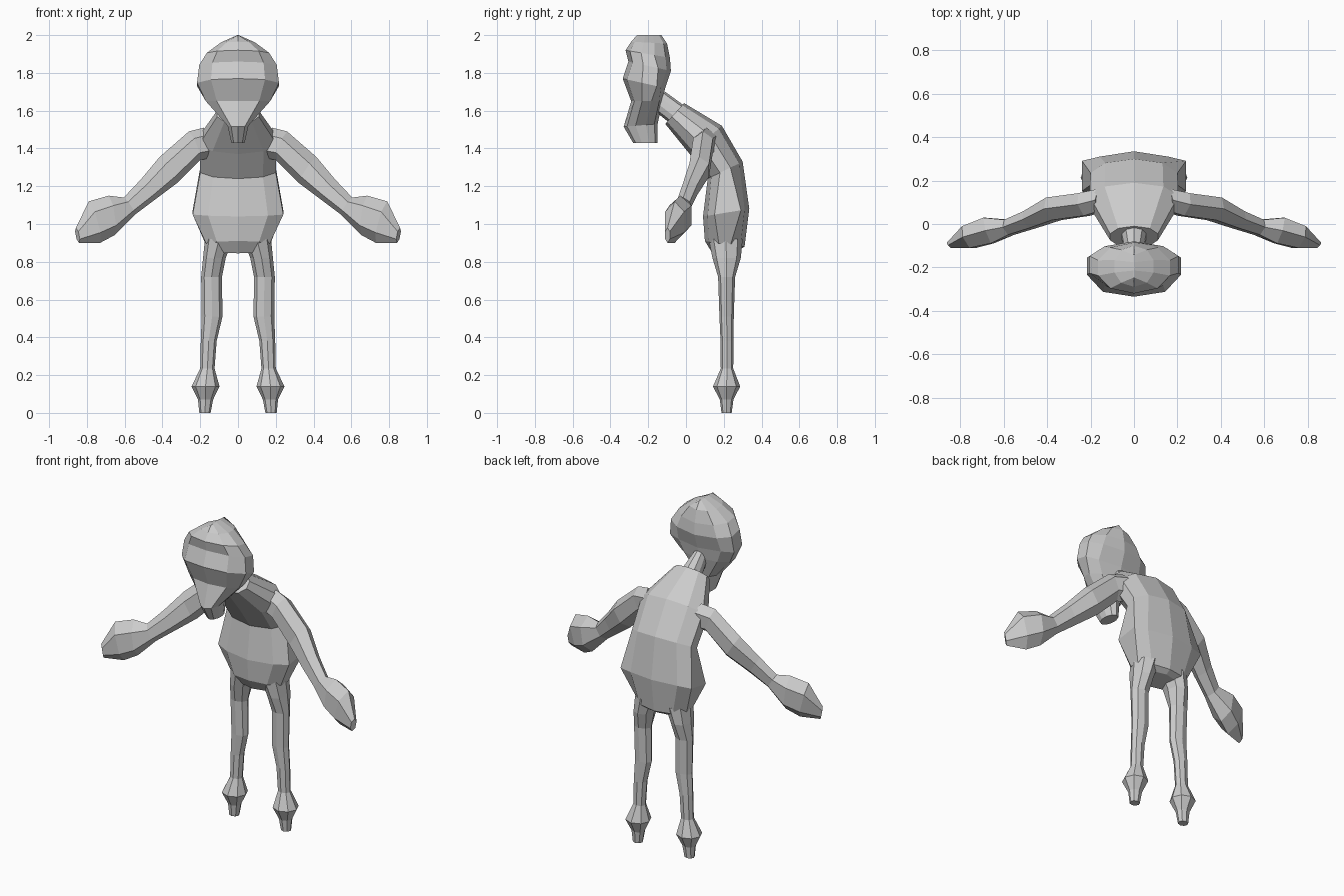
import bpy, bmesh, math
from mathutils import Vector

grey = bpy.data.materials.new("plain grey")
grey.diffuse_color = (0.6, 0.6, 0.6, 1)


def loft(name, rings):
    """Join rings of points into a closed, flat-shaded skin."""
    bm = bmesh.new()
    loops = [[bm.verts.new(p) for p in r] for r in rings]
    n = len(loops[0])
    for a, b in zip(loops, loops[1:]):
        for i in range(n):
            j = (i + 1) % n
            bm.faces.new((a[i], a[j], b[j], b[i]))
    bm.faces.new(loops[0][::-1])
    bm.faces.new(loops[-1])
    bmesh.ops.remove_doubles(bm, verts=bm.verts, dist=0.0005)
    bmesh.ops.recalc_face_normals(bm, faces=bm.faces)
    me = bpy.data.meshes.new(name)
    bm.to_mesh(me)
    bm.free()
    me.materials.append(grey)
    ob = bpy.data.objects.new(name, me)
    bpy.context.collection.objects.link(ob)
    return ob


def section(fy, fz, by, bz, w, s0=0.35, s1=0.65):
    """Ten-sided body ring from a front point to a back point, half width w."""
    half = [(0, 0), (0.66, 0.1), (1, s0), (1, s1), (0.66, 0.9), (0, 1)]
    pts = half + [(-x, t) for x, t in half[4:0:-1]]
    return [Vector((x * w, fy + (by - fy) * t, fz + (bz - fz) * t)) for x, t in pts]


def tube(name, path, sides, turn=0.0):
    """Limb: each step is a centre, then two half-axis vectors."""
    rings = []
    for c, u, v in path:
        angles = [turn + math.tau * i / sides for i in range(sides)]
        rings.append([Vector(c) + Vector(u) * math.cos(a) + Vector(v) * math.sin(a)
                      for a in angles])
    return loft(name, rings)


def mirrored(ob):
    m = ob.modifiers.new("mirror", 'MIRROR')
    m.use_mirror_merge = False
    return ob


# Hunched torso
loft("torso", [section(*r) for r in (
    (0.14, 0.845, 0.28, 0.86, 0.11),
    (0.10, 0.91, 0.31, 0.88, 0.17),
    (0.09, 1.04, 0.335, 1.08, 0.24, 0.25, 0.82),
    (0.115, 1.24, 0.30, 1.33, 0.20),
    (0.02, 1.37, 0.19, 1.52, 0.205),
    (-0.11, 1.53, -0.01, 1.64, 0.11))])

# Neck
loft("neck", [section(*r) for r in (
    (-0.08, 1.53, 0.00, 1.62, 0.06),
    (-0.18, 1.61, -0.11, 1.70, 0.035))])

# Head with narrow muzzle
loft("head", [section(*r) for r in (
    (-0.28, 1.43, -0.15, 1.43, 0.035),
    (-0.33, 1.515, -0.15, 1.53, 0.055),
    (-0.29, 1.65, -0.125, 1.65, 0.17),
    (-0.335, 1.77, -0.11, 1.72, 0.217, 0.45, 0.8),
    (-0.305, 1.86, -0.08, 1.81, 0.205, 0.35, 0.7),
    (-0.32, 1.92, -0.085, 1.88, 0.165),
    (-0.29, 1.965, -0.10, 1.955, 0.09),
    (-0.26, 2.0, -0.13, 2.0, 0.003))])

# Arms ending in mitten hands: centre, in-plane axis, depth axis
mirrored(tube("arm", [
    ((0.15, 0.11, 1.43), (0.03, 0, 0.08), (0, 0.06, 0)),
    ((0.23, 0.09, 1.415), (0.03, 0, 0.075), (0.015, 0.06, 0)),
    ((0.37, 0.07, 1.285), (0.045, 0, 0.07), (0.015, 0.06, 0)),
    ((0.48, 0.02, 1.18), (0.035, 0, 0.055), (0.015, 0.045, 0)),
    ((0.575, -0.015, 1.095), (0.03, 0, 0.045), (0.01, 0.04, 0)),
    ((0.67, -0.03, 1.045), (0.015, 0, 0.105), (0.02, 0.068, 0)),
    ((0.76, -0.06, 1.01), (0.03, 0, 0.11), (0.02, 0.058, 0)),
    ((0.85, -0.098, 0.94), (0.008, 0, 0.04), (0.01, 0.014, 0))], 6))

# Legs with flared ankles and stub feet: x, y, z, half width, half depth
mirrored(tube("leg", [((x, y, z), (w, 0, 0), (0, d, 0)) for x, y, z, w, d in (
    (0.10, 0.21, 0.92, 0.075, 0.09),
    (0.125, 0.215, 0.82, 0.06, 0.075),
    (0.14, 0.215, 0.72, 0.055, 0.045),
    (0.137, 0.215, 0.51, 0.055, 0.038),
    (0.155, 0.217, 0.38, 0.042, 0.034),
    (0.162, 0.217, 0.235, 0.038, 0.033),
    (0.172, 0.215, 0.14, 0.074, 0.072),
    (0.172, 0.215, 0.07, 0.04, 0.036),
    (0.175, 0.215, 0.0, 0.03, 0.027))], 8))
